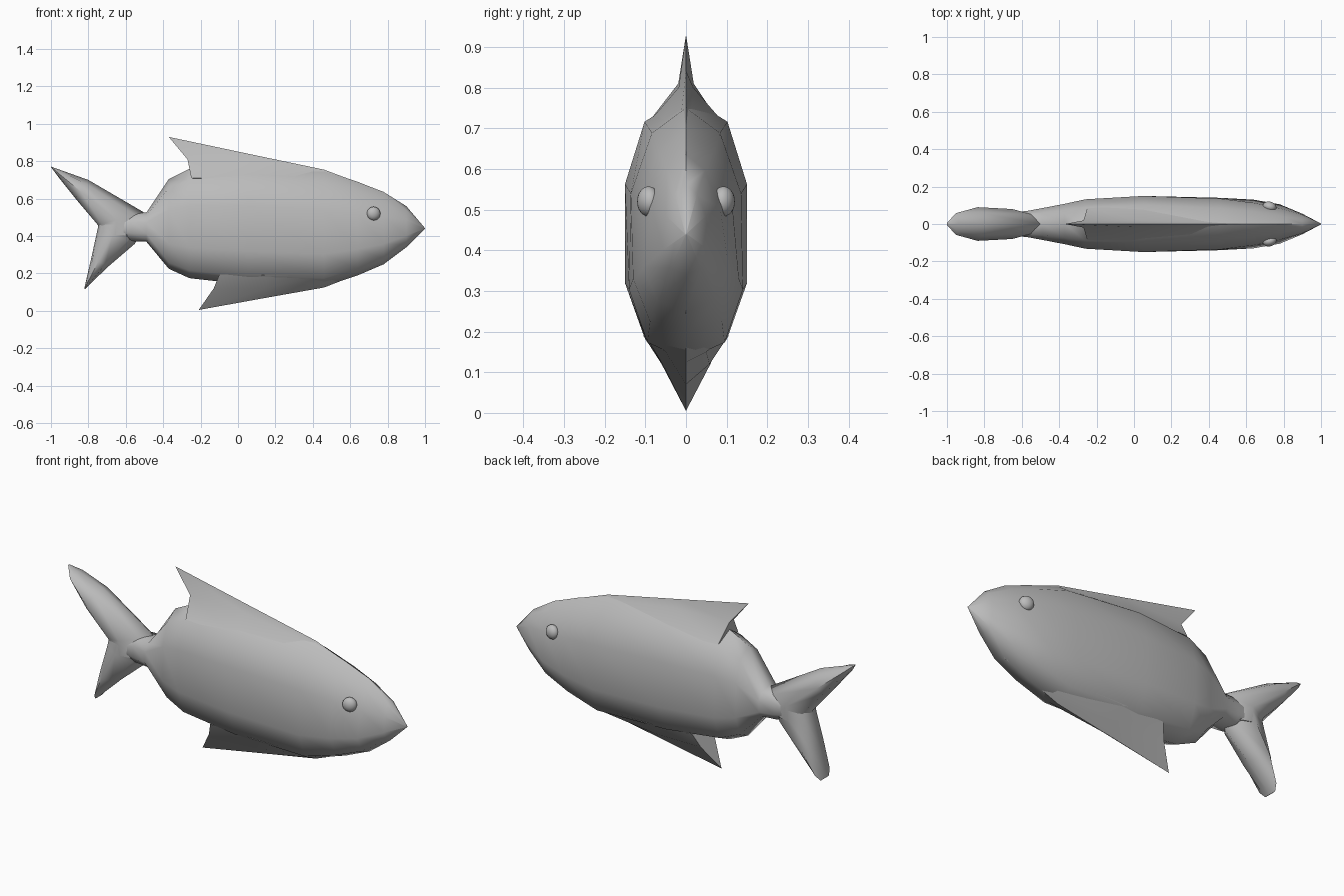
import bpy
import bmesh
from math import radians

cube = bpy.data.objects.get("Cube")
if cube:
    bpy.data.objects.remove(cube)

grey = bpy.data.materials.new("fish grey")
grey.use_nodes = True
grey.diffuse_color = (0.5, 0.5, 0.5, 1)
grey.node_tree.nodes["Principled BSDF"].inputs["Base Color"].default_value = (0.5, 0.5, 0.5, 1)


def finish(obj, angle):
    obj.data.materials.clear()
    obj.data.materials.append(grey)
    bpy.ops.object.select_all(action="DESELECT")
    obj.select_set(True)
    bpy.context.view_layer.objects.active = obj
    bpy.ops.object.shade_smooth_by_angle(angle=radians(angle))


def loft(name, rings, angle=60):
    """Skin a list of equal-length closed rings and cap both ends."""
    bm = bmesh.new()
    rows = [[bm.verts.new(p) for p in ring] for ring in rings]
    n = len(rows[0])
    for a, b in zip(rows, rows[1:]):
        for i in range(n):
            j = (i + 1) % n
            bm.faces.new((a[i], a[j], b[j], b[i]))
    bm.faces.new(rows[0])
    bm.faces.new(rows[-1])
    bmesh.ops.remove_doubles(bm, verts=bm.verts, dist=0.0005)
    bmesh.ops.recalc_face_normals(bm, faces=bm.faces)
    mesh = bpy.data.meshes.new(name)
    bm.to_mesh(mesh)
    bm.free()
    obj = bpy.data.objects.new(name, mesh)
    bpy.context.collection.objects.link(obj)
    finish(obj, angle)


def mirrored(half):
    """Close a half section, listed from centre line to centre line."""
    return half + [(x, -y, z) for x, y, z in reversed(half[1:-1])]


# Body: x, top, bottom, half width, upper flank and shoulder fractions
stations = [
    (1.0, 0.442, 0.438, 0.002, 1, 0.7), (0.9, 0.56, 0.34, 0.055, 0.9, 0.5),
    (0.78, 0.635, 0.25, 0.105, 0.8, 0.45), (0.64, 0.69, 0.19, 0.13, 0.87, 0.52),
    (0.46, 0.75, 0.13, 0.14, 0.97, 0.6),
    (0.05, 0.78, 0.14, 0.15, 1, 0.68), (-0.26, 0.76, 0.175, 0.132, 1, 0.68),
    (-0.37, 0.705, 0.225, 0.108, 1, 0.68), (-0.49, 0.525, 0.37, 0.085, 1, 0.7),
    (-0.57, 0.53, 0.37, 0.07, 1, 0.7), (-0.68, 0.50, 0.40, 0.06, 1, 0.7),
]
body = []
for x, top, low, w, upper, shoulder in stations:
    h = top - low
    body.append(mirrored([
        (x, 0, top), (x, w * shoulder, top - h * 0.1), (x, w * upper, low + h * 0.66),
        (x, w, low + h * 0.28), (x, w * 0.68, low + h * 0.07), (x, 0, low)]))
loft("body", body)


# Fins: wedge sections of (x, z) at the ridge, flank and base, with half widths
def wedge_fin(name, sections):
    rings = []
    for ridge, flank, base, mid_w, base_w, sink in sections:
        rings.append(mirrored([
            (ridge[0], 0, ridge[1]), (flank[0], mid_w, flank[1]),
            (base[0], base_w, base[1]), (base[0], 0, base[1] + sink)]))
    loft(name, rings, 45)


wedge_fin("dorsal_fin", [
    ((0.78, 0.636), (0.78, 0.628), (0.78, 0.59), 0.006, 0.03, -0.03),
    ((0.46, 0.755), (0.46, 0.735), (0.46, 0.67), 0.012, 0.08, -0.03),
    ((0.05, 0.841), (0.05, 0.80), (0.05, 0.705), 0.018, 0.10, -0.03),
    ((-0.37, 0.93), (-0.27, 0.81), (-0.25, 0.71), 0.019, 0.085, 0.02),
])
wedge_fin("belly_fin", [
    ((0.78, 0.249), (0.78, 0.258), (0.78, 0.28), 0.01, 0.04, 0.03),
    ((0.46, 0.125), (0.46, 0.15), (0.46, 0.19), 0.05, 0.10, 0.03),
    ((0.15, 0.07), (0.15, 0.12), (0.15, 0.19), 0.058, 0.105, 0.03),
    ((-0.21, 0.005), (-0.13, 0.12), (-0.10, 0.195), 0.06, 0.092, 0.0),
])


# Tail lobes: leading point, trailing point, half thickness
def tail_lobe(name, sections):
    rings = []
    for (lx, lz), (tx, tz), w in sections:
        def along(t, y):
            return (lx + (tx - lx) * t, y, lz + (tz - lz) * t)
        rings.append(mirrored([
            along(0, 0), along(0.2, w * 0.65), along(0.6, w),
            along(0.92, w * 0.65), along(1, 0)]))
    loft(name, rings)


tail_lobe("upper_tail_lobe", [
    ((-0.50, 0.40), (-0.745, 0.41), 0.075),
    ((-0.50, 0.525), (-0.75, 0.46), 0.08),
    ((-0.80, 0.70), (-0.86, 0.59), 0.09),
    ((-0.94, 0.75), (-0.96, 0.715), 0.058),
    ((-0.999, 0.771), (-1.0, 0.769), 0.006),
])
tail_lobe("lower_tail_lobe", [
    ((-0.50, 0.49), (-0.745, 0.49), 0.075),
    ((-0.55, 0.36), (-0.75, 0.44), 0.08),
    ((-0.69, 0.24), (-0.785, 0.28), 0.085),
    ((-0.795, 0.14), (-0.815, 0.15), 0.06),
    ((-0.818, 0.116), (-0.822, 0.118), 0.035),
])

# Eyes
for side, label in ((1, "left"), (-1, "right")):
    bpy.ops.mesh.primitive_uv_sphere_add(
        segments=20, ring_count=12, radius=0.037, location=(0.725, side * 0.092, 0.52))
    eye = bpy.context.object
    eye.name = label + "_eye"
    eye.scale = (1, 0.75, 1)
    eye.rotation_euler = (0, 0, radians(-15 * side))
    finish(eye, 60)
